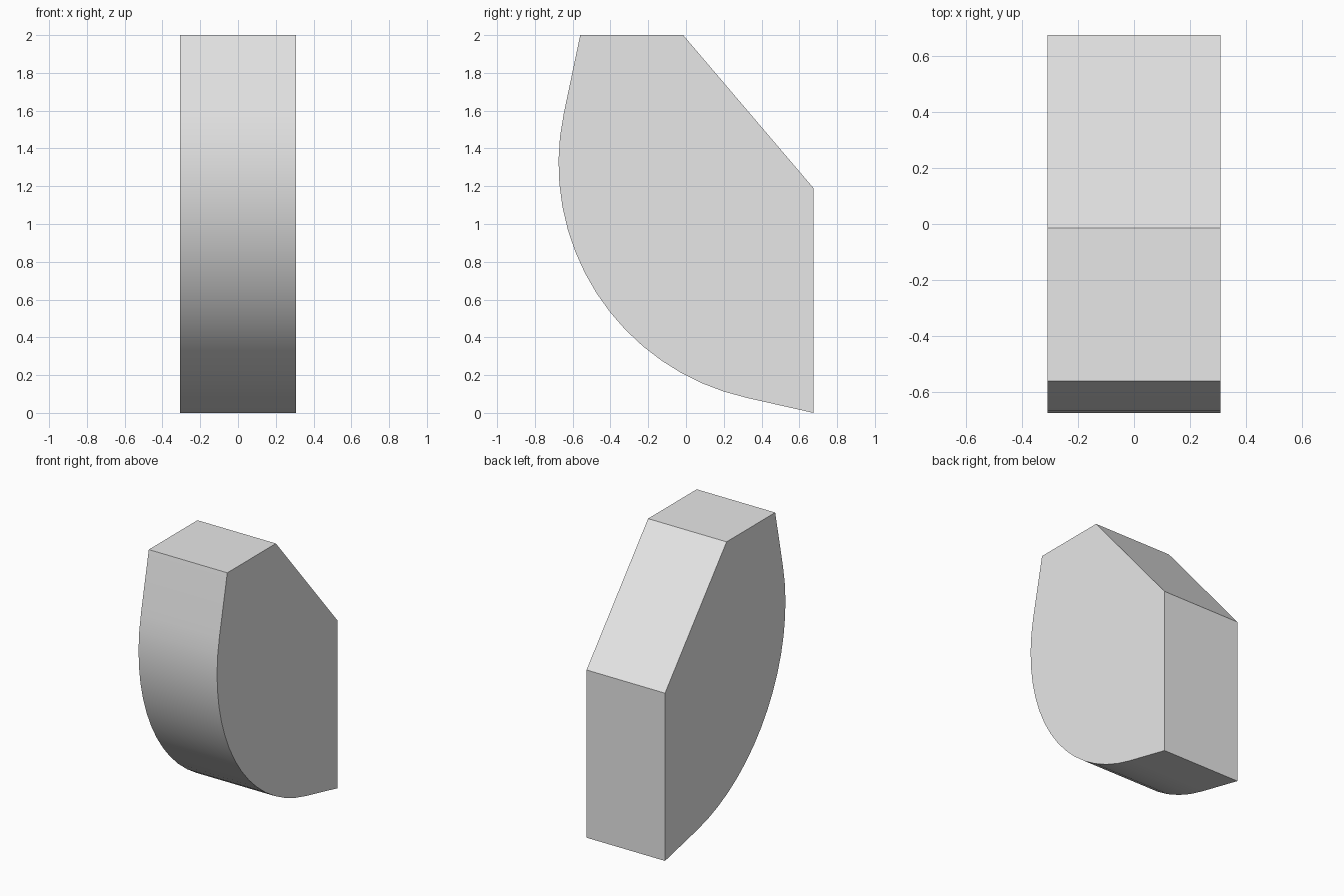
import bpy
import bmesh
from math import cos, sin, radians

cube = bpy.data.objects.get("Cube")
if cube:
    bpy.data.objects.remove(cube, do_unlink=True)

HALF_WIDTH = 0.308
CENTRE_Y, CENTRE_Z, RADIUS = 0.595, 1.32, 1.27
ARC_START, ARC_END, STEPS = 168, 257.5, 16

# Side profile: straight back and slope, then the rounded front
profile = [(0.675, 0), (0.675, 1.19), (-0.015, 2), (-0.56, 2)]
for i in range(STEPS + 1):
    a = radians(ARC_START + (ARC_END - ARC_START) * i / STEPS)
    profile.append((CENTRE_Y + RADIUS * cos(a), CENTRE_Z + RADIUS * sin(a)))

# Extrude the profile across the width
bm = bmesh.new()
side = bm.faces.new([bm.verts.new((-HALF_WIDTH, y, z)) for y, z in profile])
extruded = bmesh.ops.extrude_face_region(bm, geom=[side])
moved = [v for v in extruded["geom"] if isinstance(v, bmesh.types.BMVert)]
bmesh.ops.translate(bm, verts=moved, vec=(2 * HALF_WIDTH, 0, 0))
bmesh.ops.recalc_face_normals(bm, faces=bm.faces)

mesh = bpy.data.meshes.new("rounded_block")
bm.to_mesh(mesh)
bm.free()
block = bpy.data.objects.new("rounded_block", mesh)
bpy.context.collection.objects.link(block)

# Plain grey material
grey = bpy.data.materials.new("light_grey")
grey.use_nodes = True
colour = (0.8, 0.8, 0.8, 1)
grey.diffuse_color = colour
grey.node_tree.nodes["Principled BSDF"].inputs["Base Color"].default_value = colour
mesh.materials.append(grey)

# Smooth front curve with crisp corners
bpy.ops.object.select_all(action="DESELECT")
block.select_set(True)
bpy.context.view_layer.objects.active = block
bpy.ops.object.shade_smooth_by_angle(angle=radians(30))
